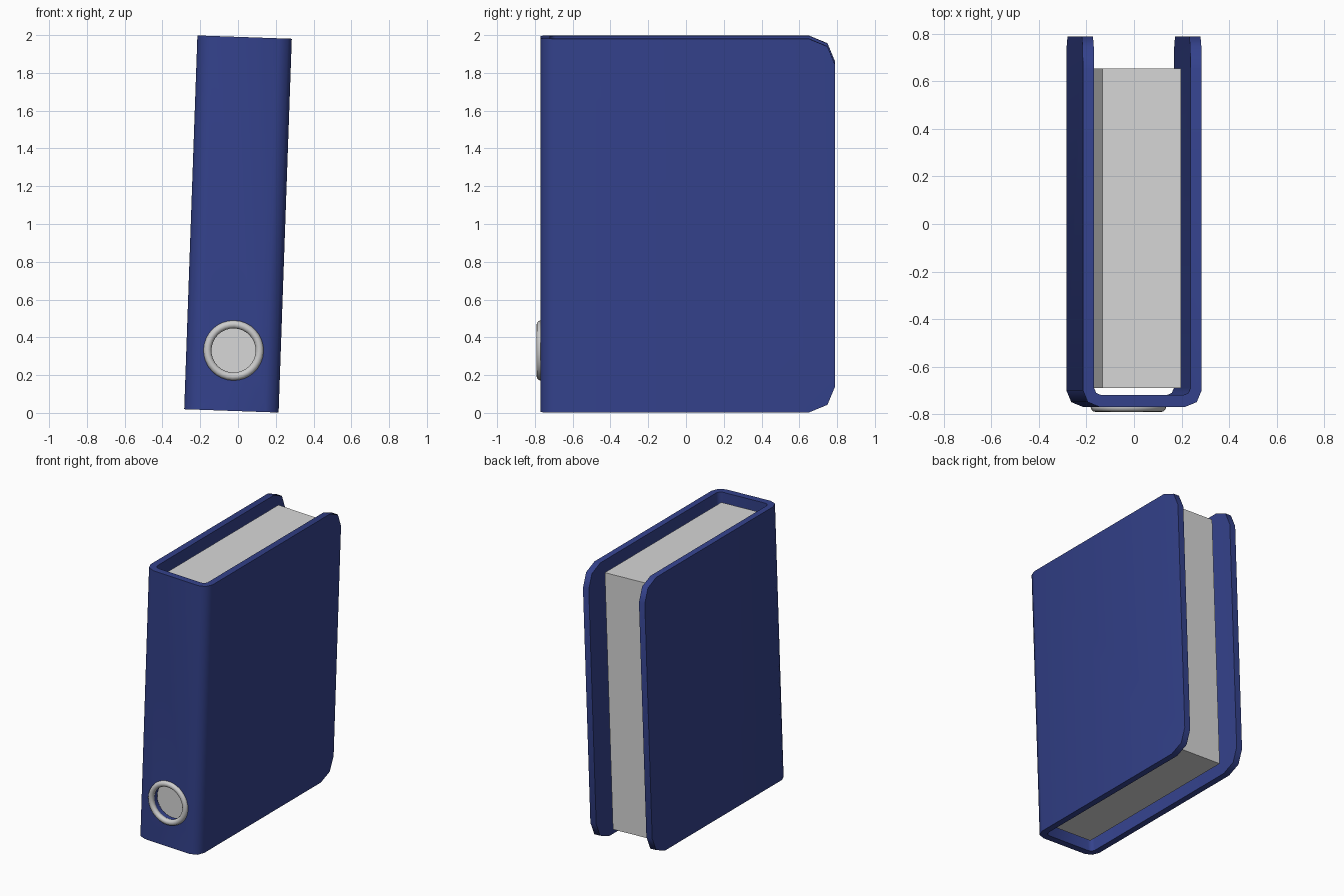
import bpy, bmesh, math
from mathutils import Matrix, Vector

if "Cube" in bpy.data.objects:
    bpy.data.objects.remove(bpy.data.objects["Cube"])

TILT = Matrix.Translation((0, 0, 1.0)) @ Matrix.Rotation(math.radians(2.02), 4, 'Y')
H = 1.98            # cover height
HOLE_Z = -0.67      # finger hole height, relative to the centre


def material(name, rgb):
    m = bpy.data.materials.new(name)
    m.diffuse_color = (*rgb, 1)
    m.use_nodes = True
    m.node_tree.nodes["Principled BSDF"].inputs["Base Color"].default_value = m.diffuse_color
    return m


BLUE = material("navy_blue", (0.034, 0.054, 0.262))
PAPER = material("paper_grey", (0.68, 0.68, 0.68))
METAL = material("ring_grey", (0.6, 0.6, 0.6))


def add(name, bm, mat, smooth=True):
    bmesh.ops.recalc_face_normals(bm, faces=bm.faces)
    me = bpy.data.meshes.new(name)
    bm.to_mesh(me)
    bm.free()
    me.materials.append(mat)
    ob = bpy.data.objects.new(name, me)
    bpy.context.collection.objects.link(ob)
    ob.matrix_world = TILT
    if smooth:
        bpy.ops.object.select_all(action='DESELECT')
        ob.select_set(True)
        bpy.context.view_layer.objects.active = ob
        bpy.ops.object.shade_smooth_by_angle(angle=math.radians(50))
    return ob


def half_u(w, y_end, y_spine, r):
    """Right half of a U: open end, then the rounded spine corner."""
    pts = [(w, y_end)]
    for k in range(3):
        a = math.radians(-45 * k)
        pts.append((w - r + r * math.cos(a), y_spine + r + r * math.sin(a)))
    return pts


def full_u(*args):
    right = half_u(*args)
    return right + [(-x, y) for x, y in reversed(right)]


# Folded cover: U profile pulled up, free corners rounded in two steps
bm = bmesh.new()
outline = full_u(0.25, 0.79, -0.77, 0.07) + full_u(0.203, 0.79, -0.72, 0.03)[::-1]
base = bm.faces.new([bm.verts.new((x, y, -H / 2)) for x, y in outline])
top = bmesh.ops.extrude_face_region(bm, geom=[base])
bmesh.ops.translate(bm, vec=(0, 0, H), verts=[v for v in top["geom"] if isinstance(v, bmesh.types.BMVert)])
bm.normal_update()
corners = [e for e in bm.edges
           if all(abs(v.co.y - 0.79) < 1e-4 for v in e.verts)
           and abs(e.verts[0].co.z - e.verts[1].co.z) < 1e-4]
bmesh.ops.bevel(bm, geom=corners, offset=0.14, segments=2, profile=0.5, affect='EDGES')
cover = add("cover", bm, BLUE, smooth=False)

# Finger hole through the spine
bm = bmesh.new()
bmesh.ops.create_cone(bm, cap_ends=True, segments=32, radius1=0.125, radius2=0.125, depth=0.2,
                      matrix=Matrix.Translation((0, -0.76, HOLE_Z)) @ Matrix.Rotation(math.pi / 2, 4, 'X'))
cutter = add("hole_cutter", bm, BLUE, smooth=False)
cutter.hide_render = True
bpy.context.view_layer.objects.active = cover
mod = cover.modifiers.new("hole", 'BOOLEAN')
mod.operation, mod.object, mod.solver = 'DIFFERENCE', cutter, 'EXACT'
bpy.ops.object.modifier_apply(modifier="hole")
bpy.data.objects.remove(cutter)
bpy.ops.object.select_all(action='DESELECT')
cover.select_set(True)
bpy.ops.object.shade_smooth_by_angle(angle=math.radians(50))

# Paper block
bm = bmesh.new()
bmesh.ops.create_cube(bm, size=1, matrix=Matrix.Translation((0, -0.0175, 0)) @ Matrix.Diagonal((0.33, 1.345, 1.86, 1)))
add("paper_block", bm, PAPER, smooth=False)

# Ring around the finger hole
bm = bmesh.new()
n, m, R, r = 32, 12, 0.138, 0.021
grid = [[bm.verts.new(((R + r * math.cos(b)) * math.cos(a), -0.77 + r * math.sin(b),
                       HOLE_Z + (R + r * math.cos(b)) * math.sin(a)))
         for b in (2 * math.pi * j / m for j in range(m))]
        for a in (2 * math.pi * i / n for i in range(n))]
for i in range(n):
    for j in range(m):
        p, q, k = grid[i], grid[(i + 1) % n], (j + 1) % m
        bm.faces.new((p[j], q[j], q[k], p[k]))
add("hole_ring", bm, METAL)
